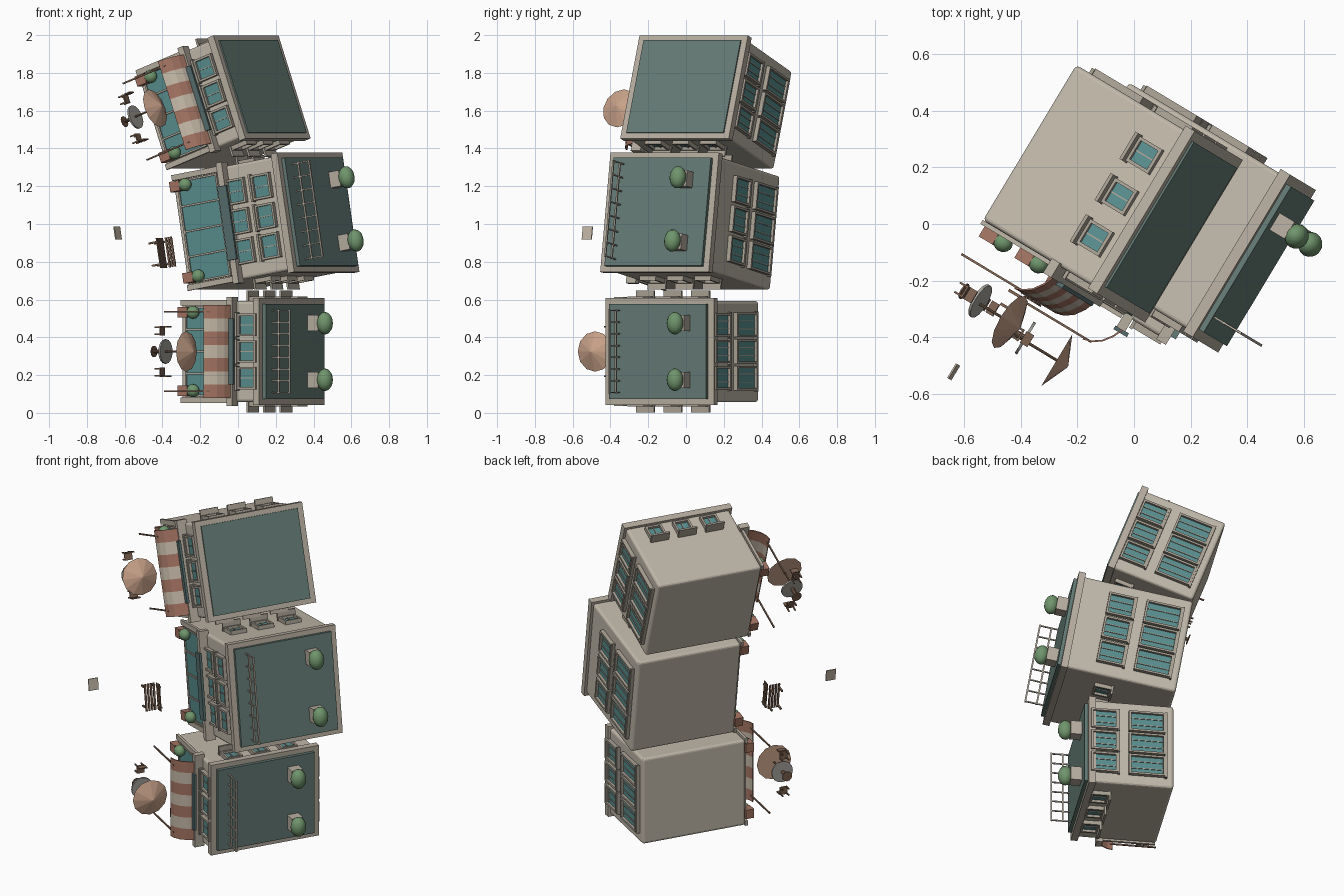
import bpy, bmesh, math
from mathutils import Matrix, Vector

if "Cube" in bpy.data.objects:
    bpy.data.objects.remove(bpy.data.objects["Cube"])

COL = dict(wall=(.53, .48, .40), trim=(.47, .42, .35), roof=(.13, .20, .18), glass=(.10, .27, .27),
           frame=(.40, .36, .30), sign=(.09, .15, .15), red=(.36, .17, .12), pale=(.54, .47, .38),
           umbrella=(.58, .36, .25), wood=(.20, .12, .08), leaf=(.16, .30, .15), stone=(.38, .36, .33))
MATS = {}
for k, c in COL.items():
    MATS[k] = bpy.data.materials.new(k)
    MATS[k].diffuse_color = (*c, 1)

ANG = math.radians(31)
UP0 = Vector((math.cos(ANG), -math.sin(ANG), 0))
BACK = Vector((math.sin(ANG), math.cos(ANG), 0))
D = .64


def finish(name, bm, mat, M, bevel=0):
    me = bpy.data.meshes.new(name)
    bmesh.ops.recalc_face_normals(bm, faces=bm.faces)
    bm.to_mesh(me)
    bm.free()
    me.materials.append(MATS[mat])
    ob = bpy.data.objects.new(name, me)
    bpy.context.collection.objects.link(ob)
    ob.matrix_world = M
    if bevel:
        b = ob.modifiers.new("bevel", 'BEVEL')
        b.width, b.segments = bevel, 3
    return ob


def boxes(name, items, mat, M, bevel=0):
    """One object made of (centre, size) boxes."""
    bm = bmesh.new()
    for c, s in items:
        bmesh.ops.create_cube(bm, size=1, matrix=Matrix.Translation(c) @ Matrix.Diagonal((*s, 1)))
    return finish(name, bm, mat, M, bevel)


def cone(name, c, r1, r2, h, n, mat, M):
    bm = bmesh.new()
    bmesh.ops.create_cone(bm, cap_ends=True, segments=n, radius1=r1, radius2=r2, depth=h,
                          matrix=Matrix.Translation(c))
    return finish(name, bm, mat, M)


def ball(name, c, s, M):
    bm = bmesh.new()
    bmesh.ops.create_uvsphere(bm, u_segments=14, v_segments=8, radius=1,
                              matrix=Matrix.Translation(c) @ Matrix.Diagonal((*s, 1)))
    for f in bm.faces:
        f.smooth = True
    return finish(name, bm, 'leaf', M)


def window(M, turn, off, x, z, w, h, cols=2, sill=.03):
    """Framed window; turn picks the wall, off is the wall distance."""
    W = M @ Matrix.Rotation(turn, 4, 'Z') @ Matrix.Translation((x, -off, z))
    t = .012
    bars = [((s * (w - t) / 2, -.008, 0), (t, .032, h)) for s in (-1, 1)]
    bars += [((0, -.008, s * (h - t) / 2), (w, .032, t)) for s in (-1, 1)]
    bars += [((w * (i / cols - .5), -.006, 0), (.005, .014, h)) for i in range(1, cols)]
    bars += [((0, -sill / 2, -h / 2 - .004), (w + .012, sill, .012))]
    boxes("window_frame", bars, 'frame', W)
    boxes("window_glass", [((0, -.003, 0), (w - t, .012, h - t))], 'glass', W)


def awning(M, L):
    pts = [(.045, .335), (.085, .318), (.12, .292), (.142, .26), (.15, .228)]
    n = 7
    for i in range(n):
        bm = bmesh.new()
        x0, x1 = -L / 2 + L * i / n, -L / 2 + L * (i + 1) / n
        rows = [[bm.verts.new((x, -D / 2 - d, h)) for x in (x0, x1)] for d, h in pts]
        for a, b in zip(rows, rows[1:]):
            bm.faces.new((a[0], a[1], b[1], b[0]))
        ob = finish("awning_stripe", bm, 'pale' if i % 2 else 'red', M)
        s = ob.modifiers.new("thick", 'SOLIDIFY')
        s.thickness = .006
    boxes("awning_posts", [((s * (L / 2 - .035), -D / 2 - .142, .12), (.008, .008, .28)) for s in (-1, 1)],
          'wood', M)


def chair(M, x, y, face):
    C = M @ Matrix.Translation((x, y, -.018)) @ Matrix.Rotation(face, 4, 'Z') @ Matrix.Scale(1.2, 4)
    b = [((0, 0, .028), (.04, .04, .006)), ((0, .018, .05), (.04, .006, .026))]
    b += [((i * .016, j * .016, .014), (.006, .006, .028)) for i in (-1, 1) for j in (-1, 1)]
    boxes("chair", b, 'wood', C)


def terrace(M):
    """Parasol, round table and two chairs."""
    M = M @ Matrix.Translation((0, 0, .017))
    y = -D / 2 - .25
    cone("parasol_canopy", (0, y - .01, .193), .107, .004, .045, 12, 'umbrella', M)
    cone("parasol_pole", (0, y - .01, .07), .005, .005, .22, 8, 'wood', M)
    cone("table_top", (0, y, .035), .065, .065, .01, 16, 'stone', M)
    cone("table_leg", (0, y, 0), .01, .01, .07, 8, 'wood', M)
    cone("table_foot", (0, y, -.036), .03, .03, .006, 12, 'wood', M)
    for s in (-1, 1):
        chair(M, s * .11, y, -s * math.pi / 2)


def roof_garden(M, W, H):
    y, L = -D / 2 + .085, W - .13
    r = [((-L / 2 + L * i / 7, y, H + .065), (.007, .007, .13)) for i in range(8)]
    r += [((0, y, H + z), (L + .01, .009, .009)) for z in (.127, .06)]
    boxes("roof_railing", r, 'trim', M)
    for s in (-1, 1):
        x = s * W * .265
        boxes("roof_planter", [((x, .165, H + .045), (.085, .07, .075))], 'trim', M)
        ball("roof_bush", (x, .16, H + .108), (.06, .045, .042), M)


def building(roof_centre, tilt, W, H, floors, panel):
    a = math.radians(tilt)
    Z = Vector((0, 0, 1))
    up = UP0 * math.cos(a) + Z * math.sin(a)
    side = UP0 * math.sin(a) - Z * math.cos(a)
    M = Matrix((side, BACK, up)).transposed().to_4x4()
    M.translation = Vector(roof_centre) - up * H
    f = D / 2
    # walls, parapet and raised roof panel
    boxes("walls", [((0, 0, H / 2 - .01), (W - .03, D, H - .02))], 'wall', M, .015)
    boxes("parapet", [((0, 0, H - .02), (W, D + .03, .04))], 'trim', M)
    boxes("roof_panel", [((0, 0, H + panel / 2 - .002), (W - .06, D - .04, panel + .004))], 'roof', M)
    # cornice above the shop and its sign board
    boxes("cornice", [((0, -f - .02, .325), (W + .01, .06, .035))] +
          [((s * (W / 2 - .025), -f - .008, .155), (.03, .016, .3)) for s in (-1, 1)], 'trim', M)
    boxes("sign_board", [((0, -f - .055, .33), (W * .62, .015, .055))], 'sign', M)
    # shop front
    L = W - .1
    bars = [((L * (i / 4 - .5), -f - .006, .155), (.01, .018, .25)) for i in range(5)]
    bars += [((0, -f - .006, z), (L, .018, .01)) for z in (.035, .275)]
    boxes("shop_frame", bars, 'frame', M)
    boxes("shop_glass", [((0, -f - .002, .155), (L, .012, .24))], 'glass', M)
    for s in (-1, 1):
        x = s * (W / 2 - .075)
        boxes("door_planter", [((x, -f - .032, .04), (.055, .05, .06))], 'red', M)
        ball("door_bush", (x, -f - .032, .09), (.035, .033, .036), M)
    # windows on front, back and both sides
    p = W * .25
    for i in (-1, 0, 1):
        for k in range(floors):
            window(M, 0, f, i * p, (.415 if floors == 1 else .385) + .16 * k, p * .84, .115)
        window(M, math.pi, f, i * p, .155, p * .92, .21, 3, .02)
        window(M, math.pi, f, i * p, .4, p * .88, .155, 3, .02)
        for t in (-1, 1):
            window(M, t * math.pi / 2, W / 2 - .015, i * .17, .405, .10, .1, 2, .056)
    return M


# bottom house
m = building((.285, -.14, .325), 0, .565, .49, 1, .02)
awning(m, .49)
terrace(m)
roof_garden(m, .565, .49)

# middle house, with bench and pavement slab
m = building((.425, -.14, 1.062), 9.5, .64, .67, 2, .02)
roof_garden(m, .64, .67)
by = -D / 2 - .235
slats = [((.108, by - .03 + .018 * i, .01), (.16, .012, .006)) for i in range(4)]
slats += [((.108, by + .038, .025 + .016 * i), (.16, .006, .011)) for i in range(3)]
slats += [((.108 + s * .06, by + j, -.018), (.01, .01, .05)) for s in (-1, 1) for j in (-.028, .028)]
slats += [((.108 + s * .06, by + .044, .03), (.01, .006, .06)) for s in (-1, 1)]
boxes("bench", slats, 'wood', m)
boxes("pavement_slab", [((-.01, -.875, -.052), (.07, .06, .006))], 'pale', m)

# top house
m = building((.127, -.01, 1.726), 20, .58, .52, 1, .008)
awning(m, .50)
terrace(m)

for m in bpy.data.materials:
    if m.users and not m.is_grease_pencil:
        m.use_nodes = True
        m.node_tree.nodes["Principled BSDF"].inputs["Base Color"].default_value = m.diffuse_color
